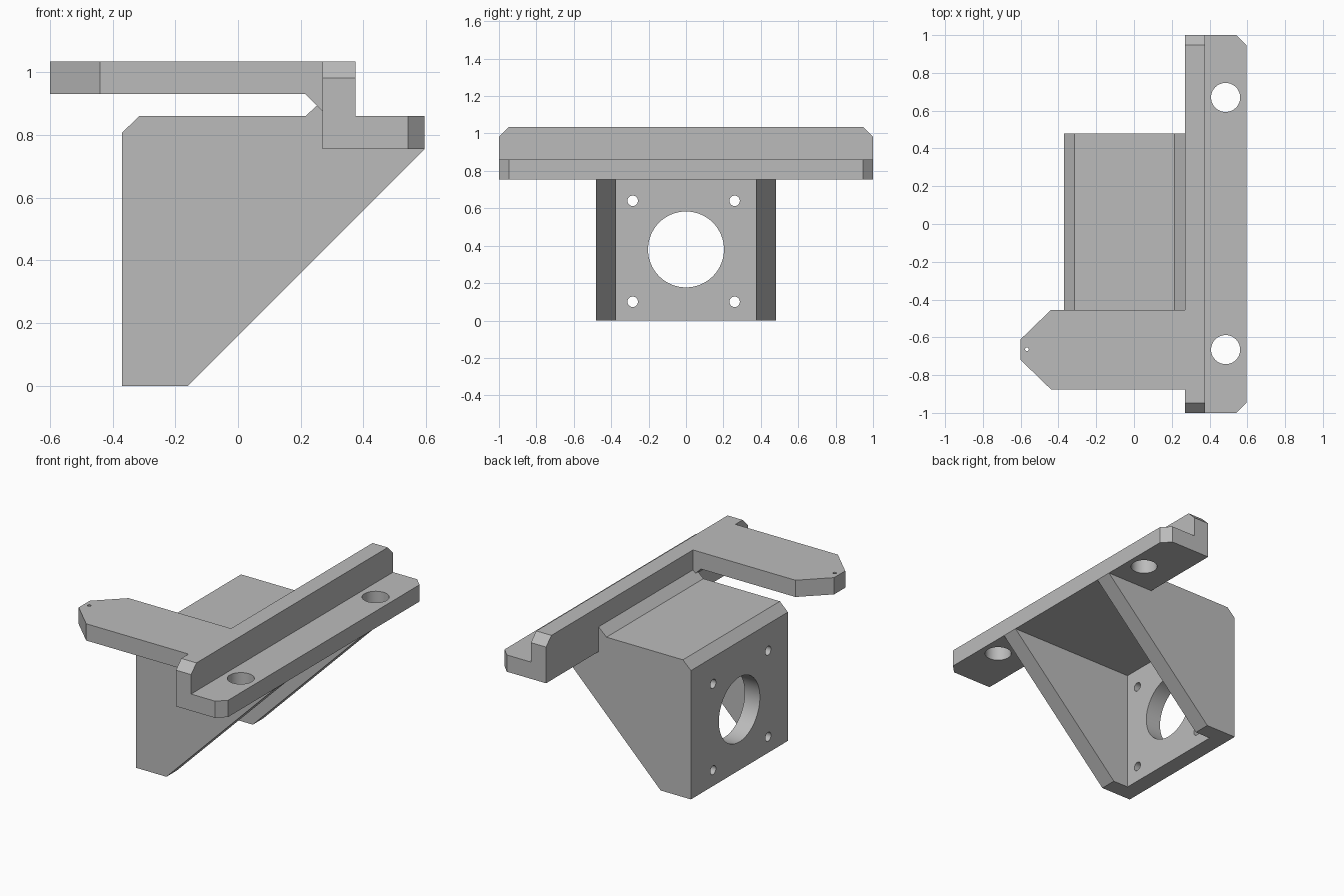
import bpy, bmesh, math
from mathutils import Matrix, Vector

cube = bpy.data.objects.get("Cube")
if cube:
    bpy.data.objects.remove(cube, do_unlink=True)

grey = bpy.data.materials.new("plain grey")
grey.use_nodes = True
COLOUR = (0.5, 0.5, 0.5, 1)
grey.diffuse_color = COLOUR
grey.node_tree.nodes["Principled BSDF"].inputs["Base Color"].default_value = COLOUR


def prism(name, profile, axis, lo, hi, tweak=None):
    """Extrude a 2D profile: (x, z) along y, or (x, y) along z."""
    bm = bmesh.new()
    place = (lambda a, b: (a, lo, b)) if axis == "y" else (lambda a, b: (a, b, lo))
    face = bm.faces.new([bm.verts.new(place(a, b)) for a, b in profile])
    new = bmesh.ops.extrude_face_region(bm, geom=[face])["geom"]
    move = Vector((0, hi - lo, 0) if axis == "y" else (0, 0, hi - lo))
    bmesh.ops.translate(bm, vec=move, verts=[v for v in new if isinstance(v, bmesh.types.BMVert)])
    bmesh.ops.recalc_face_normals(bm, faces=bm.faces)
    if tweak:
        tweak(bm)
    return finish(name, bm)


def finish(name, bm):
    mesh = bpy.data.meshes.new(name)
    bm.to_mesh(mesh)
    bm.free()
    mesh.materials.append(grey)
    obj = bpy.data.objects.new(name, mesh)
    bpy.context.collection.objects.link(obj)
    return obj


def drill(name, centre, radius, axis, sides=48):
    """Cylinder cutter along x or z."""
    bm = bmesh.new()
    turn = Matrix.Rotation(math.pi / 2, 4, "Y") if axis == "x" else Matrix()
    bmesh.ops.create_cone(bm, cap_ends=True, segments=sides, radius1=radius, radius2=radius,
                          depth=0.3, matrix=Matrix.Translation(centre) @ turn)
    return finish(name, bm)


def cut(target, cutters):
    for c in cutters:
        mod = target.modifiers.new(c.name, "BOOLEAN")
        mod.operation = "DIFFERENCE"
        mod.solver = "EXACT"
        mod.object = c
        c.hide_render = True
    bpy.context.view_layer.objects.active = target
    bpy.ops.object.select_all(action="DESELECT")
    target.select_set(True)
    for mod in list(target.modifiers):
        bpy.ops.object.modifier_apply(modifier=mod.name)
    for c in cutters:
        bpy.data.objects.remove(c, do_unlink=True)
    bpy.ops.object.shade_smooth_by_angle(angle=math.radians(30))


# Motor bracket: gusseted box, hollowed from the front
bracket = prism("motor_bracket", [
    (-0.37, 0), (-0.16, 0), (0.595, 0.755), (0.27, 0.755), (0.27, 0.91),
    (0.215, 0.86), (-0.315, 0.86), (-0.37, 0.807)], "y", -0.48, 0.48)
pocket = prism("pocket_cutter", [(-0.265, -0.1), (0.7, -0.1), (0.7, 0.755), (-0.265, 0.755)],
               "y", -0.375, 0.375)
holes = [drill("shaft_cutter", (-0.32, 0, 0.38), 0.203, "x", 64)]
for y in (-0.285, 0.26):
    for z in (0.10, 0.64):
        holes.append(drill("screw_cutter", (-0.32, y, z), 0.028, "x", 24))
cut(bracket, [pocket] + holes)


# Mounting rail: L section with chamfered ends
def chamfer_ends(bm):
    def wanted(e):
        a, b = (v.co for v in e.verts)
        flange_corner = min(a.x, b.x) > 0.59
        top_end = min(a.z, b.z) > 1.03
        return abs(a.y - b.y) < 0.01 and (flange_corner or top_end)
    bmesh.ops.bevel(bm, geom=[e for e in bm.edges if wanted(e)], offset=0.053,
                    segments=1, affect="EDGES")


rail = prism("mounting_rail", [
    (0.27, 0.755), (0.595, 0.755), (0.595, 0.86), (0.375, 0.86), (0.375, 1.035), (0.27, 1.035)],
    "y", -1, 1, chamfer_ends)
cut(rail, [drill("bolt_cutter", (0.485, y, 0.8), 0.077, "z") for y in (-0.665, 0.67)])

# Pointer arm with tapered tip
arm = prism("pointer_arm", [
    (0.27, -0.875), (0.27, -0.455), (-0.44, -0.455), (-0.6, -0.61), (-0.6, -0.72), (-0.44, -0.875)],
    "z", 0.93, 1.035)
cut(arm, [drill("pin_cutter", (-0.567, -0.663, 0.98), 0.01, "z", 16)])

# Fillet strip under the arm root
prism("arm_fillet", [(0.215, 0.93), (0.27, 0.875), (0.27, 0.93)], "y", -0.875, -0.455)
